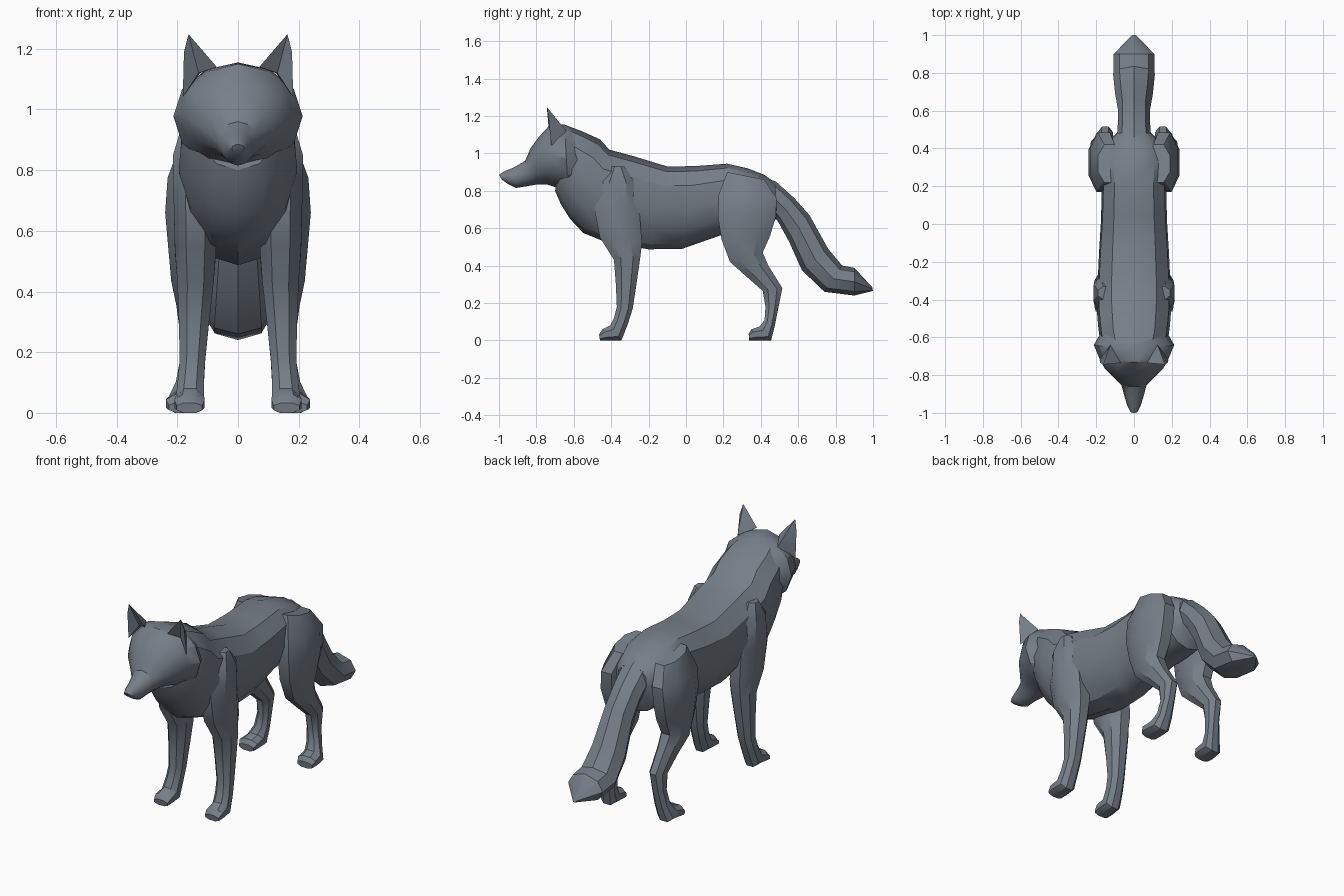
import bpy, bmesh, math
from mathutils import Vector

fur = bpy.data.materials.new("slate_grey_fur")
fur.diffuse_color = (0.18, 0.21, 0.25, 1)


def finish(name, bm, mirror=False, angle=32):
    bmesh.ops.recalc_face_normals(bm, faces=bm.faces[:])
    me = bpy.data.meshes.new(name)
    bm.to_mesh(me)
    bm.free()
    me.materials.append(fur)
    ob = bpy.data.objects.new(name, me)
    bpy.context.collection.objects.link(ob)
    bpy.ops.object.select_all(action='DESELECT')
    ob.select_set(True)
    bpy.context.view_layer.objects.active = ob
    bpy.ops.object.shade_smooth_by_angle(angle=math.radians(angle))
    if mirror:
        m = ob.modifiers.new("mirror", 'MIRROR')
        m.use_axis = (True, False, False)
    return ob


def spow(v, p):
    return math.copysign(abs(v) ** p, v) if abs(v) > 1e-6 else 0.0


def loft(name, rings, n=8, power=1.0, flat=False, bias=0.0, mirror=False):
    """Rings: (y1, z1, y2, z2, x centre, half width); the two points are opposite ends of the section."""
    bm = bmesh.new()
    off = math.pi / n if flat else 0
    top = spow(math.cos(off), power)
    loops = []
    for y1, z1, y2, z2, xc, hw in rings:
        a, b = Vector((xc, y1, z1)), Vector((xc, y2, z2))
        mid, half = (a + b) / 2, (a - b) / 2
        loop = []
        for i in range(n):
            t = off + 2 * math.pi * i / n
            c, s = spow(math.cos(t), power) / top, spow(math.sin(t), power) / top
            p = mid + half * c
            p.x += hw * s * (1 + bias * c)
            loop.append(bm.verts.new(p))
        loops.append(loop)
    for l0, l1 in zip(loops, loops[1:]):
        for i in range(n):
            j = (i + 1) % n
            bm.faces.new((l0[i], l0[j], l1[j], l1[i]))
    bm.faces.new(loops[0])
    bm.faces.new(loops[-1])
    return finish(name, bm, mirror)


# neck, chest, belly and rump
loft("body", [
    (-0.64, 1.15, -0.70, 0.80, 0, .15),
    (-0.56, 1.12, -0.67, 0.73, 0, .18),
    (-0.46, 1.075, -0.62, 0.65, 0, .19),
    (-0.41, 1.02, -0.55, 0.575, 0, .195),
    (-0.28, 0.985, -0.44, 0.53, 0, .195),
    (-0.10, 0.93, -0.20, 0.487, 0, .185),
    (0.05, 0.932, -0.02, 0.49, 0, .175),
    (0.22, 0.945, 0.18, 0.56, 0, .17),
    (0.33, 0.92, 0.33, 0.57, 0, .18),
    (0.42, 0.885, 0.44, 0.57, 0, .15),
    (0.48, 0.84, 0.485, 0.66, 0, .09)], n=12, power=0.9, bias=0.15)

# head with muzzle and cheek ruff
loft("head", [
    (-1.0, 0.885, -0.985, 0.86, 0, .02),
    (-0.97, 0.905, -0.95, 0.835, 0, .036),
    (-0.92, 0.925, -0.91, 0.815, 0, .05),
    (-0.86, 0.96, -0.85, 0.825, 0, .066),
    (-0.83, 1.03, -0.79, 0.835, 0, .11),
    (-0.785, 1.09, -0.745, 0.835, 0, .155),
    (-0.73, 1.15, -0.70, 0.82, 0, .182),
    (-0.65, 1.155, -0.63, 0.80, 0, .213),
    (-0.58, 1.125, -0.57, 0.80, 0, .175)], n=12)

# tail
loft("tail", [
    (0.36, 0.89, 0.40, 0.72, 0, .09),
    (0.48, 0.85, 0.46, 0.68, 0, .09),
    (0.58, 0.76, 0.495, 0.63, 0, .085),
    (0.66, 0.67, 0.55, 0.53, 0, .085),
    (0.76, 0.49, 0.62, 0.375, 0, .10),
    (0.835, 0.40, 0.74, 0.26, 0, .11),
    (0.90, 0.388, 0.90, 0.24, 0, .108),
    (0.995, 0.285, 1.0, 0.265, 0, .012)], n=8)

# front legs, from shoulder to paw
loft("front_leg", [
    (-0.40, 0.93, -0.33, 0.93, .14, .05),
    (-0.46, 0.85, -0.27, 0.85, .15, .064),
    (-0.49, 0.70, -0.25, 0.70, .14, .072),
    (-0.46, 0.55, -0.235, 0.52, .14, .068),
    (-0.385, 0.43, -0.245, 0.44, .14, .06),
    (-0.375, 0.30, -0.265, 0.30, .145, .05),
    (-0.37, 0.18, -0.285, 0.17, .15, .042),
    (-0.385, 0.12, -0.31, 0.09, .155, .043),
    (-0.405, 0.08, -0.345, 0.0, .158, .046),
    (-0.445, 0.06, -0.42, 0.0, .16, .05),
    (-0.465, 0.033, -0.46, 0.0, .16, .042)], flat=True, power=0.9, mirror=True)

# hind legs, from hip to paw
loft("hind_leg", [
    (0.22, 0.90, 0.42, 0.86, .13, .06),
    (0.175, 0.78, 0.485, 0.76, .16, .072),
    (0.17, 0.66, 0.48, 0.66, .165, .075),
    (0.19, 0.54, 0.45, 0.56, .16, .07),
    (0.235, 0.42, 0.41, 0.47, .16, .06),
    (0.33, 0.335, 0.44, 0.40, .155, .048),
    (0.41, 0.265, 0.515, 0.28, .152, .04),
    (0.425, 0.18, 0.495, 0.18, .155, .035),
    (0.42, 0.11, 0.475, 0.08, .165, .04),
    (0.395, 0.075, 0.455, 0.0, .178, .05),
    (0.35, 0.06, 0.37, 0.0, .183, .055),
    (0.335, 0.035, 0.338, 0.0, .183, .045)], flat=True, power=0.9, mirror=True)

# ears with a hollow front
bm = bmesh.new()
inner, outer, back, hollow, side, tip = [bm.verts.new(p) for p in (
    (.07, -.735, 1.14), (.182, -.72, 1.04), (.125, -.64, 1.12),
    (.13, -.70, 1.12), (.178, -.735, 1.19), (.163, -.744, 1.248))]
for f in ((inner, hollow, tip), (hollow, side, tip), (hollow, outer, side),
          (outer, back, side), (side, back, tip), (back, inner, tip), (inner, back, outer, hollow)):
    bm.faces.new(f)
finish("ear", bm, mirror=True)
